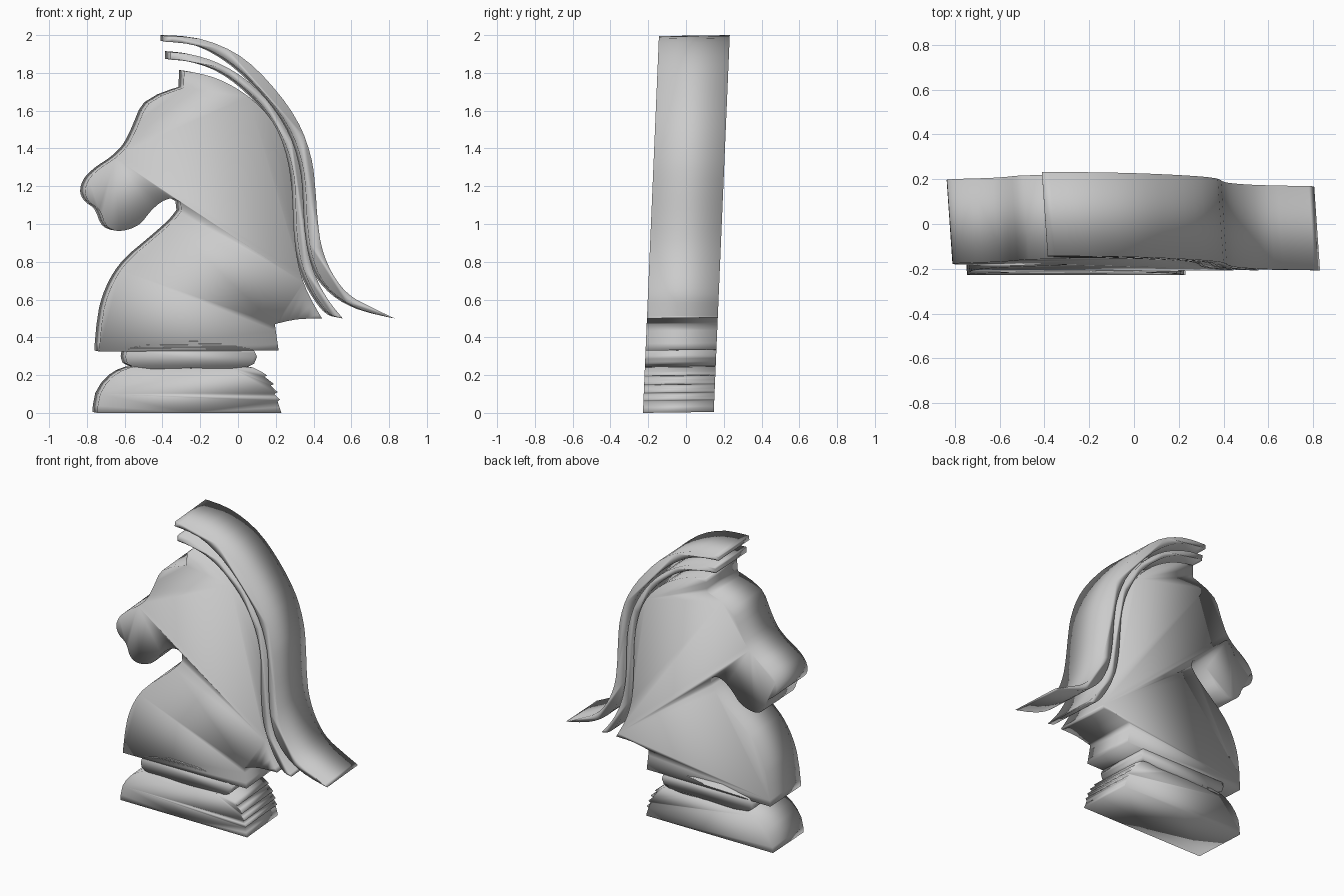
import bpy, bmesh
from mathutils import Vector

DEPTH = 0.375


def smooth_outline(points, steps=3, corner=0.75):
    """Closed spline through the points, keeping strong turns as corners."""
    p = [Vector(q) for q in points]
    n = len(p)

    def tangent(i, seg):
        a, b = p[i] - p[i - 1], p[(i + 1) % n] - p[i]
        if a.angle(b) > corner:
            return Vector((0, 0))
        return (a.normalized() + b.normalized()).normalized() * seg

    out = []
    for i in range(n):
        j = (i + 1) % n
        seg = (p[j] - p[i]).length
        m0, m1 = tangent(i, seg), tangent(j, seg)
        for k in range(steps):
            t = k / steps
            out.append(p[i] * (2*t**3 - 3*t**2 + 1) + m0 * (t**3 - 2*t**2 + t)
                       + p[j] * (3*t**2 - 2*t**3) + m1 * (t**3 - t**2))
    return out


def slab(name, points, steps=3):
    """Outline in x,z extruded along a slightly skewed depth direction."""
    bm = bmesh.new()
    rings = []
    for back in (0, 1):
        rings.append([bm.verts.new((x - 0.026 * back,
                                    -0.228 + 0.0425 * z + DEPTH * back,
                                    z + 0.005 * back))
                      for x, z in smooth_outline(points, steps)])
    f, b = rings
    bm.faces.new(f)
    bm.faces.new(b[::-1])
    for i in range(len(f)):
        j = (i + 1) % len(f)
        bm.faces.new((f[j], f[i], b[i], b[j]))
    bmesh.ops.recalc_face_normals(bm, faces=bm.faces)
    for face in bm.faces:
        face.smooth = True
    me = bpy.data.meshes.new(name)
    bm.to_mesh(me)
    bm.free()
    ob = bpy.data.objects.new(name, me)
    bpy.context.collection.objects.link(ob)
    return ob


# Head and neck: ear, brow, muzzle, jaw, chest, then up the nape
slab("head_and_neck", [
    (-0.285, 1.81), (-0.29, 1.72), (-0.47, 1.64), (-0.54, 1.50),
    (-0.585, 1.415), (-0.65, 1.35), (-0.73, 1.295), (-0.79, 1.235),
    (-0.81, 1.17), (-0.79, 1.12), (-0.735, 1.075), (-0.695, 0.99),
    (-0.65, 0.965), (-0.585, 0.97), (-0.52, 1.00), (-0.46, 1.07),
    (-0.40, 1.12), (-0.345, 1.135), (-0.305, 1.115), (-0.30, 1.07),
    (-0.335, 1.025), (-0.41, 0.955), (-0.595, 0.79), (-0.665, 0.68),
    (-0.71, 0.55), (-0.735, 0.325), (0.215, 0.33), (0.195, 0.47),
    (0.31, 0.495), (0.445, 0.50), (0.365, 0.645), (0.32, 0.785),
    (0.297, 0.97), (0.287, 1.18), (0.255, 1.375), (0.185, 1.54),
    (0.055, 1.675), (-0.10, 1.765), (-0.22, 1.80)])

# Inner mane lock
slab("inner_mane", [
    (-0.36, 1.91), (-0.26, 1.90), (-0.10, 1.85), (0.06, 1.75),
    (0.19, 1.61), (0.285, 1.445), (0.335, 1.26), (0.347, 1.10),
    (0.357, 0.945), (0.385, 0.80), (0.43, 0.68), (0.49, 0.58), (0.555, 0.50),
    (0.50, 0.515), (0.435, 0.585), (0.38, 0.68), (0.335, 0.80),
    (0.312, 0.945), (0.305, 1.10), (0.295, 1.26), (0.25, 1.425),
    (0.165, 1.58), (0.045, 1.71), (-0.10, 1.81), (-0.26, 1.86),
    (-0.36, 1.87)])

# Outer mane lock with the flicked-out tip
slab("outer_mane", [
    (-0.385, 1.995), (-0.20, 1.98), (0.01, 1.89), (0.19, 1.72),
    (0.325, 1.525), (0.39, 1.34), (0.41, 1.18), (0.422, 1.02),
    (0.447, 0.865), (0.51, 0.72), (0.59, 0.625), (0.705, 0.56), (0.83, 0.50),
    (0.655, 0.545), (0.535, 0.61), (0.445, 0.705), (0.39, 0.84),
    (0.367, 1.00), (0.358, 1.18), (0.34, 1.32), (0.275, 1.50),
    (0.155, 1.67), (-0.02, 1.84), (-0.20, 1.94), (-0.385, 1.965)])

# Collar between neck and base
slab("collar", [
    (-0.57, 0.343), (0.05, 0.343), (0.085, 0.328), (0.10, 0.295),
    (0.085, 0.26), (0.05, 0.245), (-0.25, 0.238), (-0.555, 0.245),
    (-0.585, 0.26), (-0.595, 0.295), (-0.585, 0.33)])

# Base with stepped ridges on its right end
slab("base", [
    (-0.745, 0.0), (-0.73, 0.10), (-0.66, 0.195), (-0.57, 0.24),
    (-0.40, 0.243), (-0.25, 0.236), (-0.05, 0.243), (0.08, 0.24),
    (0.155, 0.198), (0.14, 0.192), (0.19, 0.153), (0.173, 0.145),
    (0.21, 0.11), (0.193, 0.10), (0.222, 0.07), (0.21, 0.06),
    (0.23, 0.0)], steps=2)
